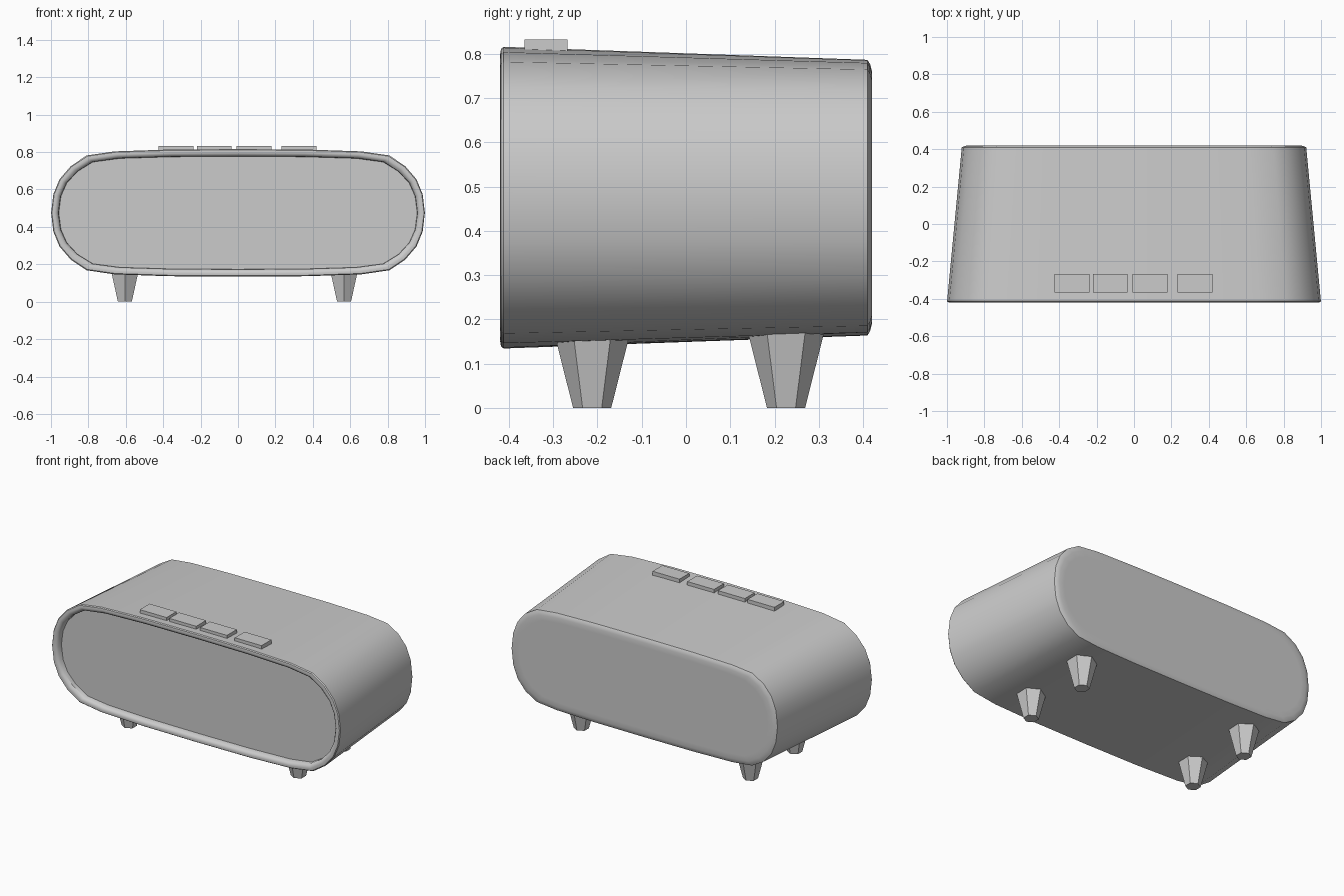
import bpy, bmesh, math

if "Cube" in bpy.data.objects:
    bpy.data.objects.remove(bpy.data.objects["Cube"])

HALF_W, HALF_H, MID_Z = 1.0, 0.34, 0.475


def make_object(name, bm, smooth=False):
    bmesh.ops.recalc_face_normals(bm, faces=bm.faces)
    mesh = bpy.data.meshes.new(name)
    bm.to_mesh(mesh)
    bm.free()
    obj = bpy.data.objects.new(name, mesh)
    bpy.context.collection.objects.link(obj)
    if smooth:
        bpy.ops.object.select_all(action='DESELECT')
        obj.select_set(True)
        bpy.context.view_layer.objects.active = obj
        bpy.ops.object.shade_smooth_by_angle(angle=math.radians(40))
    return obj


# One quarter of the pill-shaped outline, mirrored into a full loop
quarter = [(1.0, 0.0), (0.988, 0.10), (0.955, 0.18), (0.895, 0.25), (0.81, 0.307),
           (0.66, 0.329), (0.365, 0.339), (0.0, 0.341)]
half = quarter + [(-x, z) for x, z in quarter[-2::-1]]
outline = half + [(x, -z) for x, z in half[-2:0:-1]]


def ring(bm, y, inset):
    # The casing tapers towards the back, mostly along its flat top and bottom
    t = (y + 0.42) / 0.84
    sx = HALF_W - 0.08 * t - inset
    sz = 1 - inset / HALF_H
    return [bm.verts.new((x * sx, y,
                          MID_Z + z * sz * (1 - 0.087 * t * (z / HALF_H) ** 4)))
            for x, z in outline]


def bridge(bm, a, b):
    n = len(a)
    for i in range(n):
        j = (i + 1) % n
        bm.faces.new((a[i], a[j], b[j], b[i]))


def loft(name, sections, cap_start=False):
    bm = bmesh.new()
    rings = [ring(bm, y, inset) for y, inset in sections]
    for a, b in zip(rings, rings[1:]):
        bridge(bm, a, b)
    bm.faces.new(rings[-1])
    if cap_start:
        bm.faces.new(rings[0])
    return make_object(name, bm, smooth=True)


# Casing: recess wall, rounded front lip, tapered shell, softened back
loft("casing", [(-0.37, 0.038), (-0.405, 0.038), (-0.416, 0.029), (-0.42, 0.018),
                (-0.418, 0.005), (-0.412, 0.0), (0.41, 0.0), (0.416, 0.011),
                (0.42, 0.028), (0.42, 0.06)])

# Recessed display panel, fitted inside the recess wall
loft("display_panel", [(-0.379, 0.038), (-0.37, 0.038)], cap_start=True)


def box(name, x0, x1, y0, y1, z0, z1):
    bm = bmesh.new()
    bmesh.ops.create_cube(bm, size=1)
    bmesh.ops.scale(bm, vec=(x1 - x0, y1 - y0, z1 - z0), verts=bm.verts)
    bmesh.ops.translate(bm, vec=((x0 + x1) / 2, (y0 + y1) / 2, (z0 + z1) / 2), verts=bm.verts)
    return make_object(name, bm)


# Top buttons
for i, x in enumerate((-0.425, -0.22, -0.007, 0.233)):
    box(f"top_button_{i + 1}", x, x + 0.186, -0.365, -0.268, 0.79, 0.832)

# Tapered six-sided feet, sunk slightly into the casing
for side, x in (("left", -0.605), ("right", 0.567)):
    for end, y in (("front", -0.212), ("back", 0.226)):
        bm = bmesh.new()
        bmesh.ops.create_cone(bm, cap_ends=True, segments=6,
                              radius1=0.043, radius2=0.086, depth=0.17)
        # Point two corners along the depth of the clock
        angle = math.atan2(bm.verts[:][0].co.x, bm.verts[:][0].co.y)
        for v in bm.verts:
            cx, cy = v.co.x, v.co.y
            v.co.x = x + cx * math.cos(angle) - cy * math.sin(angle)
            v.co.y = y + cx * math.sin(angle) + cy * math.cos(angle)
            v.co.z += 0.085
        make_object(f"{end}_{side}_foot", bm)
